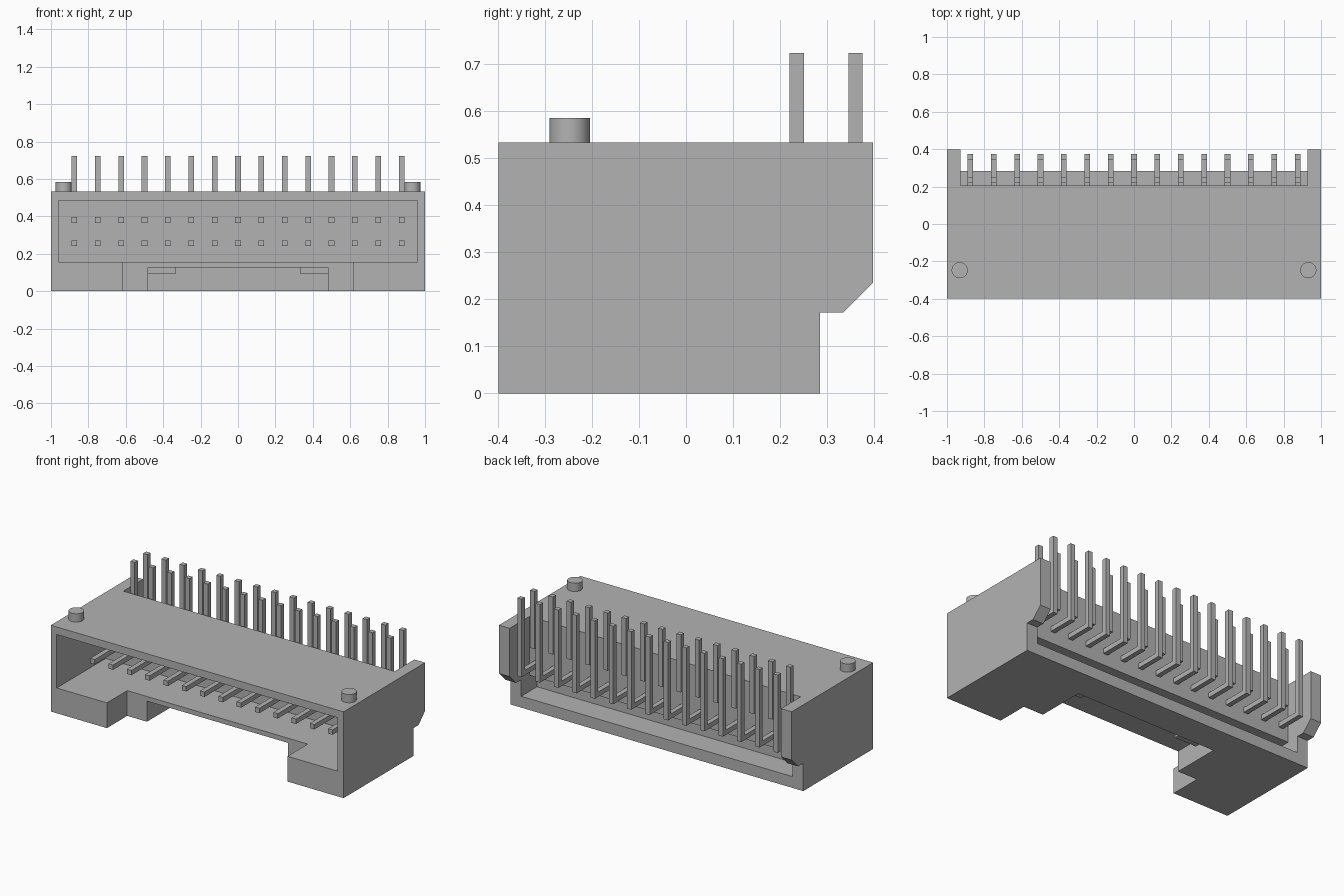
import bpy, bmesh
from mathutils import Vector

cube = bpy.data.objects.get("Cube")
if cube:
    bpy.data.objects.remove(cube, do_unlink=True)

grey = bpy.data.materials.new("plain_grey")
grey.use_nodes = True
GREY = (0.45, 0.45, 0.45, 1)
grey.diffuse_color = GREY
grey.node_tree.nodes["Principled BSDF"].inputs["Base Color"].default_value = GREY


def add_object(name, bm):
    bmesh.ops.recalc_face_normals(bm, faces=bm.faces)
    mesh = bpy.data.meshes.new(name)
    bm.to_mesh(mesh)
    bm.free()
    mesh.materials.append(grey)
    obj = bpy.data.objects.new(name, mesh)
    bpy.context.collection.objects.link(obj)
    return obj


def side_extrude(name, profile, x0, x1):
    """Extrude a (y, z) outline along x."""
    bm = bmesh.new()
    face = bm.faces.new([bm.verts.new((x0, y, z)) for y, z in profile])
    moved = bmesh.ops.extrude_face_region(bm, geom=[face])["geom"]
    verts = [v for v in moved if isinstance(v, bmesh.types.BMVert)]
    bmesh.ops.translate(bm, verts=verts, vec=Vector((x1 - x0, 0, 0)))
    return add_object(name, bm)


def cut(body, half_x, y0, y1, z0, z1):
    """Subtract a box centred on x from the body."""
    tool = side_extrude("cutter", [(y0, z0), (y1, z0), (y1, z1), (y0, z1)],
                        -half_x, half_x)
    mod = body.modifiers.new("cut", "BOOLEAN")
    mod.object = tool
    mod.solver = "EXACT"
    deps = bpy.context.evaluated_depsgraph_get()
    mesh = bpy.data.meshes.new_from_object(body.evaluated_get(deps))
    body.modifiers.clear()
    body.data = mesh
    bpy.data.objects.remove(tool, do_unlink=True)


# Housing with chamfered rear ears
housing = side_extrude("housing", [
    (-0.398, 0), (0.284, 0), (0.284, 0.172), (0.334, 0.172),
    (0.397, 0.235), (0.397, 0.533), (-0.398, 0.533)], -1, 1)
# Socket cavity
cut(housing, 0.96, -0.6, 0.08, 0.156, 0.486)
# Rear opening between the ears and the slot under the back wall
cut(housing, 0.927, 0.205, 0.6, 0.07, 0.8)
cut(housing, 0.927, 0.13, 0.25, 0.07, 0.17)
# Keying notch in the front lip
cut(housing, 0.617, -0.6, -0.2, -0.1, 0.2)
# Stepped recess under the floor
cut(housing, 0.482, -0.3, -0.05, -0.1, 0.127)
cut(housing, 0.482, -0.1, 0.1, -0.1, 0.092)
cut(housing, 0.335, -0.1, 0.1, -0.1, 0.127)

# Locating pegs
for side, x in (("left", 0.932), ("right", -0.932)):
    bpy.ops.mesh.primitive_cylinder_add(vertices=40, radius=0.043, depth=0.07,
                                        location=(x, -0.247, 0.549))
    peg = bpy.context.object
    peg.name = side + "_peg"
    peg.data.materials.append(grey)
    bpy.ops.object.shade_smooth_by_angle()

# Two rows of right-angle pins
H = 0.015
for row, bend_y, z in (("upper", 0.235, 0.381), ("lower", 0.36, 0.256)):
    outline = [(-0.17, z - H), (bend_y + H, z - H), (bend_y + H, 0.722),
               (bend_y - H, 0.722), (bend_y - H, z + H), (-0.17, z + H)]
    for i in range(15):
        x = (i - 7) * 0.125
        side_extrude(f"{row}_pin_{i + 1}", outline, x - H, x + H)
